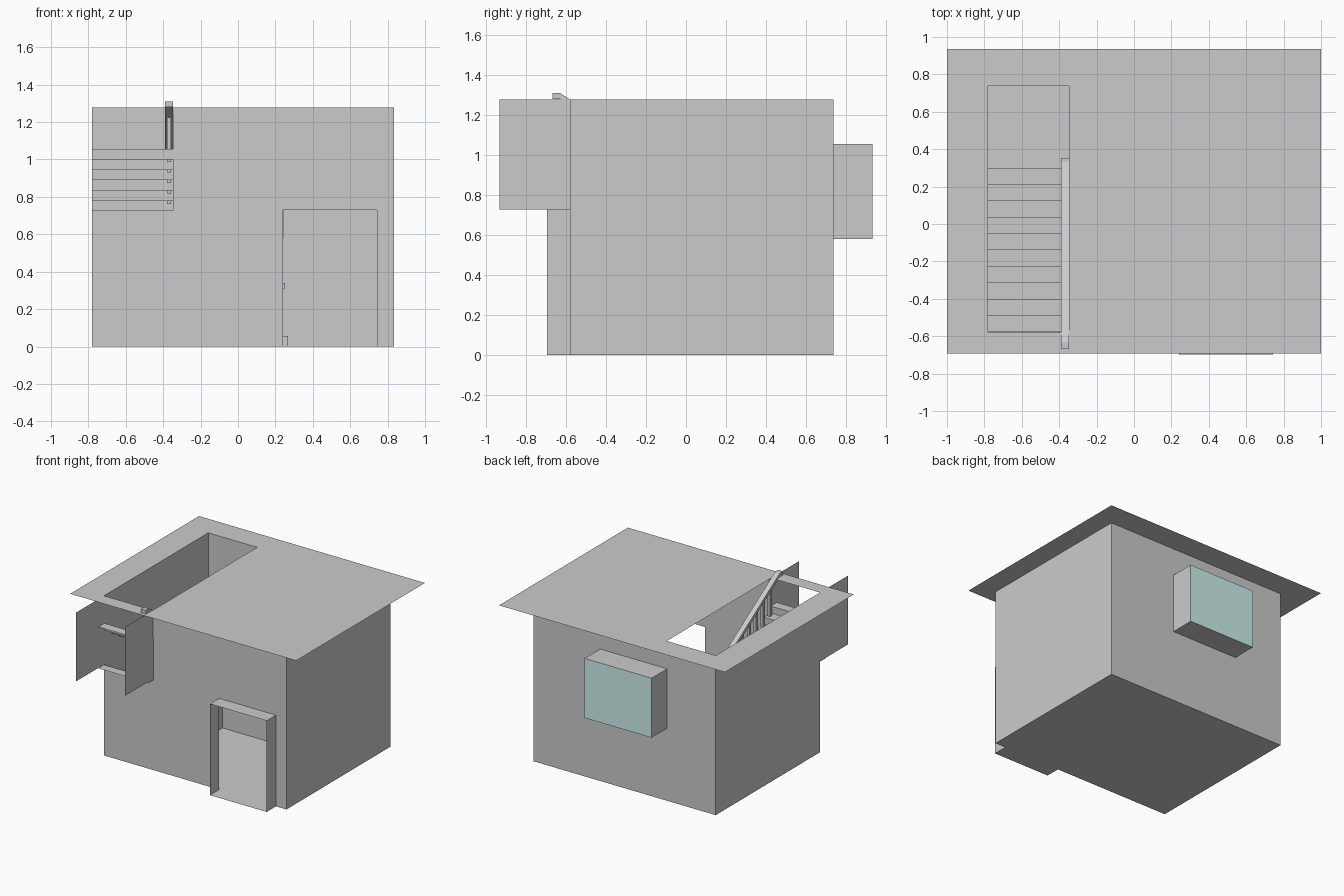
import bpy, bmesh
from mathutils import Vector

if "Cube" in bpy.data.objects:
    bpy.data.objects.remove(bpy.data.objects["Cube"])

X0, X1, Y0, Y1, TOP = -0.78, 0.835, -0.58, 0.738, 1.278
SX, SY = -0.347, 0.300            # open sides of the two stair flights
RISE, N_LOW = 1.056 / 19, 7       # 19 risers; 7 treads below the landing
N_UP = 10
GO_L = (0.268 - SX) / N_LOW
GO_U = (SY + 0.575) / N_UP
LAND = RISE * (N_LOW + 1)


def make(name, faces, mat=None):
    """Object from a list of polygons given as corner points."""
    bm = bmesh.new()
    for f in faces:
        bm.faces.new([bm.verts.new(p) for p in f])
    bmesh.ops.remove_doubles(bm, verts=bm.verts, dist=1e-5)
    me = bpy.data.meshes.new(name)
    bm.to_mesh(me)
    bm.free()
    ob = bpy.data.objects.new(name, me)
    bpy.context.collection.objects.link(ob)
    if mat:
        me.materials.append(mat)
    return ob


def quad(axis, pos, u, v):
    """Rectangle perpendicular to axis; u, v are ranges on the other axes."""
    pts = []
    for a, b in ((u[0], v[0]), (u[1], v[0]), (u[1], v[1]), (u[0], v[1])):
        p = [a, b]
        p.insert(axis, pos)
        pts.append(p)
    return pts


def sheet(name, axis, pos, u, v, holes=()):
    """Flat panel with rectangular holes."""
    us = sorted({*u, *(c for h in holes for c in h[0])})
    vs = sorted({*v, *(c for h in holes for c in h[1])})
    faces = []
    for a, b in zip(us, us[1:]):
        for c, d in zip(vs, vs[1:]):
            m, n = (a + b) / 2, (c + d) / 2
            if not any(h[0][0] < m < h[0][1] and h[1][0] < n < h[1][1] for h in holes):
                faces.append(quad(axis, pos, (a, b), (c, d)))
    ob = make(name, faces)
    bm = bmesh.new()
    bm.from_mesh(ob.data)
    bmesh.ops.dissolve_limit(bm, angle_limit=0.01, verts=bm.verts, edges=bm.edges)
    bm.to_mesh(ob.data)
    bm.free()
    return ob


def prism(name, profile, offset):
    """Solid made by sweeping a polygon along a vector."""
    o = Vector(offset)
    a = [Vector(p) for p in profile]
    b = [p + o for p in a]
    n = len(a)
    return make(name, [a[::-1], b] + [[a[i], a[(i + 1) % n], b[(i + 1) % n], b[i]] for i in range(n)])


# room shell
door, door_z = (0.24, 0.742), (0, 0.73)
win, win_z = (-0.35, 0.243), (0.58, 1.056)
way, way_z = (X0, SX), (0.728, TOP)
sheet("floor", 2, 0, (X0, X1), (Y0, Y1))
sheet("front_wall", 1, Y0, (X0, X1), (0, TOP), [(door, door_z), (way, way_z)])
sheet("back_wall", 1, Y1, (X0, X1), (0, TOP), [(win, win_z)])
sheet("left_wall", 0, X0, (Y0, Y1), (0, TOP))
sheet("right_wall", 0, X1, (Y0, Y1), (0, TOP))
sheet("roof", 2, TOP, (-1, 1), (-0.693, 0.935), [((X0, SX), (Y0, Y1))])

# door recess
for i, x in enumerate(door):
    make(f"door_jamb_{i}", [quad(0, x, (-0.697, Y0), door_z)])
make("door_lintel", [quad(2, door_z[1], door, (-0.697, Y0))])
make("door_step", [quad(2, 0, door, (-0.697, Y0))])

# window box with coloured pane
for i in range(2):
    make(f"window_side_{i}", [quad(0, win[i], (Y1, 0.935), win_z)])
    make(f"window_ledge_{i}", [quad(2, win_z[i], win, (Y1, 0.935))])
glass = bpy.data.materials.new("glass")
glass.diffuse_color = (0.62, 0.88, 0.85, 1)
glass.use_nodes = True
glass.node_tree.nodes["Principled BSDF"].inputs["Base Color"].default_value = glass.diffuse_color
make("window_pane", [quad(1, 0.935, win, win_z)], glass)

# upper passage walls
for i, x in enumerate(way):
    make(f"passage_wall_{i}", [quad(0, x, (-0.935, Y0), way_z)])

# stepped outlines of both flights: (distance, height)
low = []
for i in range(N_LOW):
    x = SX + GO_L * (N_LOW - i)
    low += [(x, RISE * i), (x, RISE * (i + 1))]
low += [(SX, RISE * N_LOW), (SX, LAND)]
up = []
for i in range(N_UP + 1):
    y = SY - GO_U * i
    up += [(y, LAND + RISE * i), (y, LAND + RISE * (i + 1))]
up.append((-0.652, up[-1][1]))

# treads and risers
make("lower_stairs", [[(a, SY, z), (a, Y1, z), (b, Y1, w), (b, SY, w)]
                      for (a, z), (b, w) in zip(low, low[1:])])
make("upper_stairs", [[(X0, a, z), (SX, a, z), (SX, b, w), (X0, b, w)]
                      for (a, z), (b, w) in zip(up, up[1:])])
make("landing", [quad(2, LAND, (X0, SX), (SY, Y1))])

# panels closing the stair sides
make("lower_side", [quad(1, SY, (SX + GO_L * (N_LOW - i - 1), SX + GO_L * (N_LOW - i)), (0, RISE * (i + 1)))
                    for i in range(N_LOW)])
make("upper_side", [quad(0, SX, (SY - GO_U * (i + 1), SY - GO_U * i), (0, LAND + RISE * (i + 1)))
                    for i in range(N_UP)])
make("top_step_side", [quad(0, SX + 0.003, (-0.652, Y0), (0.725, 1.056))])
make("top_step_base", [quad(2, 0.725, (X0, SX + 0.01), (-0.652, Y0))])

# handrails
RX, RY, H, T = -0.39, SY + 0.012, 0.255, 0.03
slope = RISE / GO_U
yb, zt = 0.335, 1.31
zb = zt - slope * (yb + 0.63)
upper = [(-0.668, zt), (-0.63, zt), (yb, zb), (0.353, zb)]
prism("upper_rail", [(RX, y, z) for y, z in upper] +
      [(RX, y, z - T) for y, z in upper[::-1]], (0.042, 0, 0))
sl = RISE / GO_L
lower = [(-0.39, zb), (-0.35, zb), (0.215, zb - sl * 0.565), (0.25, zb - sl * 0.565)]
prism("lower_rail", [(x, RY, z) for x, z in lower] +
      [(x, RY, z - T) for x, z in lower[::-1]], (0, 0.042, 0))


# balusters, one per tread
def baluster(name, x, y, z0, z1, r=0.011):
    prism(name, [(x - r, y - r, z0), (x + r, y - r, z0), (x + r, y + r, z0), (x - r, y + r, z0)],
          (0, 0, z1 - z0))


for i in range(N_UP):
    y = SY - GO_U * (i + 0.5)
    baluster(f"upper_baluster_{i}", RX + 0.021, y, LAND + RISE * (i + 1) - 0.015,
             zt - slope * (y + 0.63) - T / 2)
for i in range(N_LOW):
    x = SX + GO_L * (N_LOW - i - 0.5)
    baluster(f"lower_baluster_{i}", x, RY + 0.021, RISE * (i + 1) - 0.015,
             zb - sl * (min(x, 0.215) + 0.35) - T / 2)
baluster("corner_post", RX + 0.021, RY + 0.021, LAND, zb - T / 2)
